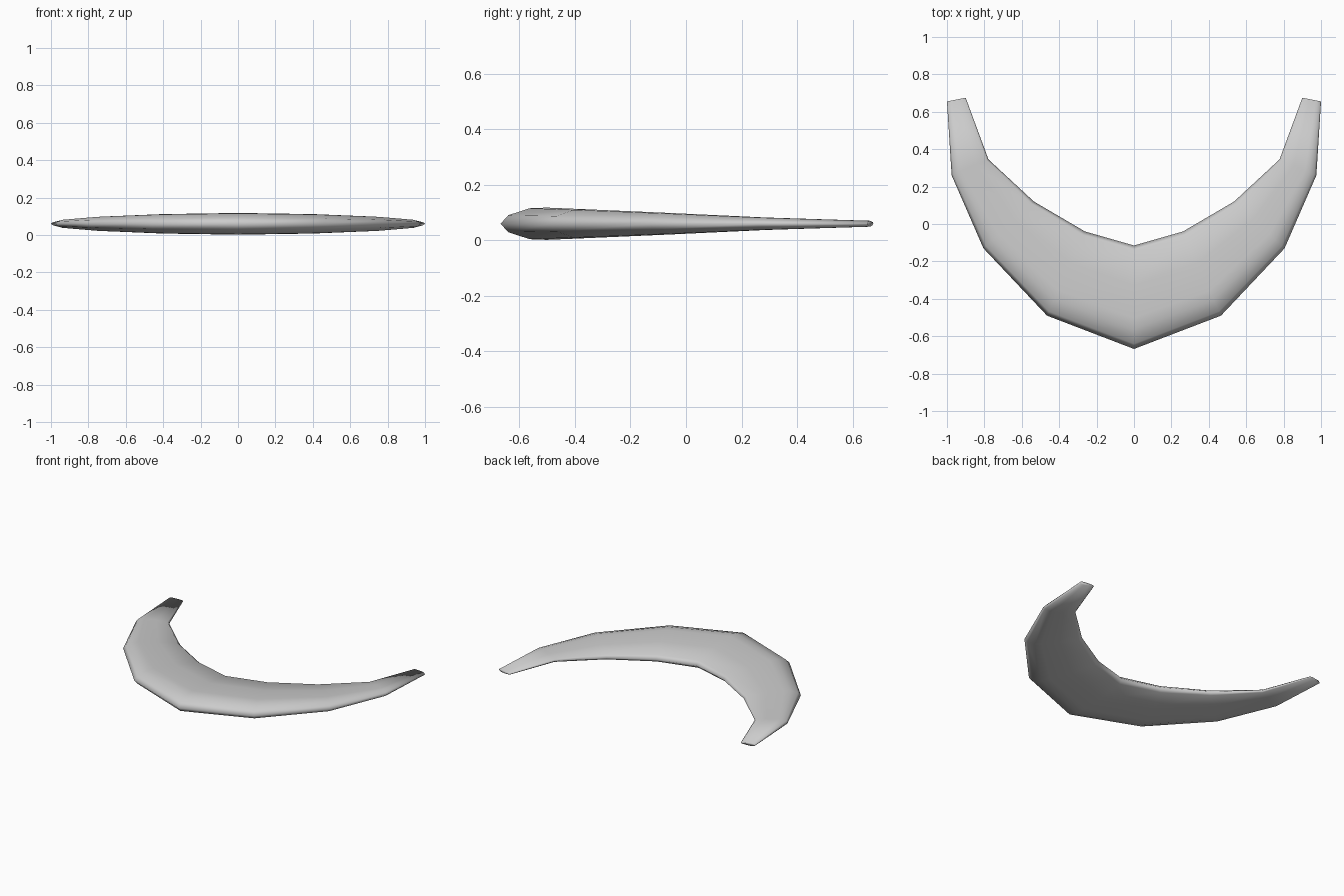
import bpy, bmesh
from mathutils import Vector

if "Cube" in bpy.data.objects:
    bpy.data.objects.remove(bpy.data.objects["Cube"])

# Stations along one arm: outer edge point, inner edge point (top view)
half = [((0, -0.668), (0, -0.115)),
        ((0.465, -0.49), (0.262, -0.04)),
        ((0.805, -0.13), (0.535, 0.12)),
        ((0.975, 0.26), (0.778, 0.345)),
        ((1.0, 0.655), (0.9, 0.675))]
mirrored = [((-o[0], o[1]), (-i[0], i[1])) for o, i in reversed(half[1:])]
stations = mirrored + half

# Cross-section: fraction from outer to inner edge, relative half thickness
upper = [(0.05, 0.53), (0.19, 0.96), (0.3, 1.0), (0.62, 0.8), (0.95, 0.45)]
section = [(0, 0)] + upper + [(1, 0)] + [(t, -h) for t, h in reversed(upper)]
MID_Z, THICKNESS = 0.06, 0.105   # half thickness per unit of width

bm = bmesh.new()
rings = []
for outer, inner in stations:
    o, i = Vector(outer), Vector(inner)
    width = (i - o).length
    ring = []
    for t, h in section:
        p = o.lerp(i, t)
        ring.append(bm.verts.new((p.x, p.y, MID_Z + h * width * THICKNESS)))
    rings.append(ring)

# Skin between stations
n = len(section)
for a, b in zip(rings, rings[1:]):
    for k in range(n):
        m = (k + 1) % n
        bm.faces.new((a[k], a[m], b[m], b[k]))

# Blunt tips
bm.faces.new(rings[0])
bm.faces.new(rings[-1])
bmesh.ops.recalc_face_normals(bm, faces=bm.faces[:])
for f in bm.faces:
    f.smooth = True

mesh = bpy.data.meshes.new("crescent")
bm.to_mesh(mesh)
bm.free()
crescent = bpy.data.objects.new("crescent", mesh)
bpy.context.collection.objects.link(crescent)
